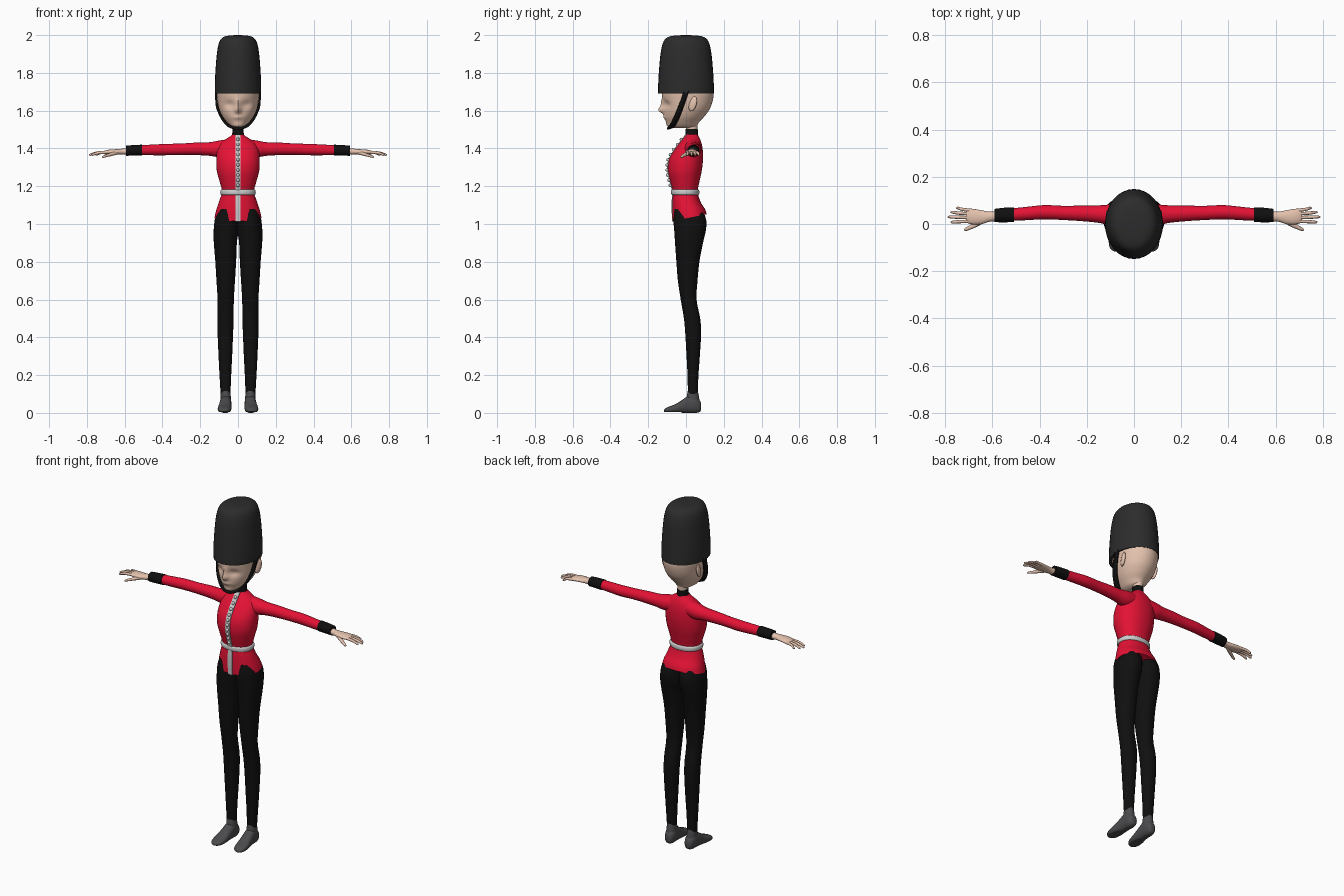
import bpy, bmesh, math
from mathutils import Vector


def material(name, rgb):
    m = bpy.data.materials.new(name)
    m.diffuse_color = (*rgb, 1)
    return m


RED = material("red_cloth", (0.78, 0.006, 0.035))
BLACK = material("black_cloth", (0.005, 0.005, 0.005))
FUR = material("dark_fur", (0.025, 0.025, 0.025))
SKIN = material("skin", (0.78, 0.54, 0.42))
SHOE = material("shoe_grey", (0.07, 0.07, 0.075))
TRIM = material("pale_trim", (0.52, 0.52, 0.52))


def smooth_rings(rings, steps):
    """Catmull-Rom interpolation through ring parameters."""
    out, n = [], len(rings)
    for i in range(n - 1):
        p = [rings[max(0, min(n - 1, i + k))] for k in (-1, 0, 1, 2)]
        for s in range(steps):
            t = s / steps
            out.append([0.5 * (2 * b + (c - a) * t + (2 * a - 5 * b + 4 * c - d) * t * t
                               + (3 * b - a - 3 * c + d) * t ** 3) for a, b, c, d in zip(*p)])
    return out + [list(rings[-1])]


def finish(name, bm, mat, mirror=False, angle=50):
    bmesh.ops.recalc_face_normals(bm, faces=bm.faces)
    me = bpy.data.meshes.new(name)
    bm.to_mesh(me)
    bm.free()
    me.materials.append(mat)
    ob = bpy.data.objects.new(name, me)
    bpy.context.collection.objects.link(ob)
    if mirror:
        ob.modifiers.new("mirror", "MIRROR").use_mirror_merge = False
    bpy.ops.object.select_all(action="DESELECT")
    bpy.context.view_layer.objects.active = ob
    ob.select_set(True)
    bpy.ops.object.shade_smooth_by_angle(angle=math.radians(angle))
    return ob


def loft(name, axis, rings, mat, mirror=False, seg=32, steps=4, power=2.0, shape=None):
    """Skin superellipse rings (position, centre u, centre v, radius u, radius v) along an axis."""
    order = {"x": lambda p, u, v: (p, u, v), "y": lambda p, u, v: (u, p, v),
             "z": lambda p, u, v: (u, v, p)}[axis]
    bm, loops = bmesh.new(), []
    for p, cu, cv, ru, rv in smooth_rings(rings, steps):
        loop = []
        for i in range(seg):
            a = math.tau * i / seg
            c, s = math.cos(a), math.sin(a)
            u = cu + ru * math.copysign(abs(c) ** (2 / power), c)
            v = cv + rv * math.copysign(abs(s) ** (2 / power), s)
            co = Vector(order(p, u, v))
            loop.append(bm.verts.new(shape(co) if shape else co))
        loops.append(loop)
    for a, b in zip(loops, loops[1:]):
        for i in range(seg):
            j = (i + 1) % seg
            bm.faces.new((a[i], a[j], b[j], b[i]))
    bm.faces.new(loops[0])
    bm.faces.new(loops[-1])
    return finish(name, bm, mat, mirror)


# Tall fur hat
loft("fur_hat", "z", [(1.69, 0, 0, .122, .148), (1.72, 0, 0, .123, .148), (1.8, 0, 0, .12, .144),
                      (1.9, 0, 0, .112, .135), (1.955, 0, 0, .102, .123), (1.983, 0, 0, .086, .106),
                      (1.996, 0, 0, .058, .072), (2.0, 0, 0, .01, .012)], FUR)


# Head, with nose, eye sockets and mouth pressed into the front
def face(co):
    if co.y < 0:
        def bump(x, z, sx, sz):
            return math.exp(-((abs(co.x) - x) / sx) ** 2 - ((co.z - z) / sz) ** 2)
        co.y -= 0.026 * bump(0, 1.603, .014, .018) + 0.012 * bump(0, 1.635, .012, .03)
        co.y += 0.014 * bump(.045, 1.632, .026, .02)
        co.y -= 0.007 * bump(0, 1.565, .025, .01)
    return co


loft("head", "z", [(1.508, 0, -.02, .026, .05), (1.518, 0, -.022, .045, .078), (1.54, 0, -.018, .064, .088),
                   (1.57, 0, -.008, .084, .106), (1.61, 0, .004, .1, .122), (1.66, 0, .01, .109, .133),
                   (1.7, 0, .01, .112, .135), (1.74, 0, .01, .1, .12)], SKIN, seg=64, steps=6, shape=face)
loft("neck", "z", [(1.48, 0, .03, .025, .028), (1.53, 0, .03, .028, .032)], SKIN)

# Ears
bm = bmesh.new()
bmesh.ops.create_uvsphere(bm, u_segments=16, v_segments=10, radius=1)
for v in bm.verts:
    v.co = Vector((.106 + .011 * v.co.x + .006 * v.co.y, .036 + .021 * v.co.y + .008 * v.co.z,
                   1.637 + .04 * v.co.z))
finish("ear", bm, SKIN, mirror=True)

# Chin strap: a ribbon running from the hat under the chin
half = smooth_rings([(.117, .0, 1.70), (.113, -.02, 1.64), (.095, -.043, 1.58),
                     (.06, -.066, 1.53), (.025, -.08, 1.512), (0, -.084, 1.508)], 4)
path = half + [(-x, y, z) for x, y, z in half[-2::-1]]
bm = bmesh.new()
pairs = [[bm.verts.new((x, y + d, z + d * .3)) for d in (-.016, .016)] for x, y, z in path]
for a, b in zip(pairs, pairs[1:]):
    bm.faces.new((a[0], a[1], b[1], b[0]))
strap = finish("chin_strap", bm, BLACK)
mod = strap.modifiers.new("thickness", "SOLIDIFY")
mod.thickness, mod.offset = .01, 0

# Jacket body; the hem rises towards the back
TORSO = [(1.03, 0, .02, .124, .09), (1.07, 0, .014, .116, .086), (1.12, 0, .002, .1, .074),
         (1.17, 0, -.004, .085, .066), (1.22, 0, -.006, .096, .076), (1.28, 0, -.006, .112, .089),
         (1.34, 0, .0, .115, .09), (1.39, 0, .013, .11, .076), (1.425, 0, .023, .094, .06),
         (1.45, 0, .028, .064, .046), (1.465, 0, .03, .04, .036), (1.475, 0, .03, .029, .031)]


def hem(co):
    co.z += .2 * co.y * max(0, (1.11 - co.z) / .08)
    return co


loft("jacket_body", "z", TORSO, RED, seg=48, power=2.15, shape=hem)
loft("collar", "z", [(1.468, 0, .03, .032, .034), (1.485, 0, .03, .03, .033),
                     (1.503, 0, .03, .029, .032)], BLACK)
loft("belt", "z", [(1.153, 0, -.004, .084, .066), (1.157, 0, -.004, .092, .073),
                   (1.168, 0, -.004, .094, .075), (1.179, 0, -.004, .092, .073),
                   (1.183, 0, -.004, .084, .066)], TRIM, seg=48, power=2.15)

# Front trim following the chest profile, with its row of buttons
dense = smooth_rings(TORSO, 6)


def chest_y(z):
    r = min(dense, key=lambda q: abs(q[0] - z))
    i = dense.index(r)
    o = dense[min(i + 1, len(dense) - 1)] if z > r[0] else dense[max(i - 1, 0)]
    t = 0 if o[0] == r[0] else (z - r[0]) / (o[0] - r[0])
    t = min(1, max(0, t))
    return (r[2] - r[4]) * (1 - t) + (o[2] - o[4]) * t


bm, rows = bmesh.new(), []
for k in range(47):
    z = 1.012 + .01 * k
    y = chest_y(z)
    rows.append([bm.verts.new((x, y + d, z)) for x, d in
                 ((-.014, .012), (-.014, -.004), (.014, -.004), (.014, .012))])
for a, b in zip(rows, rows[1:]):
    for i in range(4):
        bm.faces.new((a[i], a[(i + 1) % 4], b[(i + 1) % 4], b[i]))
bm.faces.new(rows[0])
bm.faces.new(rows[-1])
finish("front_trim", bm, TRIM)

bm = bmesh.new()
for k in range(10):
    z = 1.205 + .027 * k
    new = bmesh.ops.create_uvsphere(bm, u_segments=12, v_segments=8, radius=.009)["verts"]
    bmesh.ops.translate(bm, verts=new, vec=(0, chest_y(z) - .005, z))
finish("buttons", bm, TRIM)

# Sleeves and cuffs
loft("sleeve", "x", [(.04, .034, 1.405, .045, .045), (.1, .038, 1.398, .044, .044),
                     (.15, .042, 1.397, .037, .036), (.22, .045, 1.398, .033, .033),
                     (.3, .047, 1.396, .03, .03), (.38, .05, 1.394, .03, .03),
                     (.46, .044, 1.392, .028, .028), (.53, .039, 1.39, .026, .026)], RED, mirror=True)
loft("cuff", "x", [(.508, .04, 1.391, .031, .029), (.55, .038, 1.39, .031, .028),
                   (.592, .036, 1.388, .028, .027)], BLACK, mirror=True)

# Hands
loft("palm", "x", [(.57, .034, 1.385, .022, .018), (.61, .031, 1.383, .021, .016),
                   (.645, .029, 1.382, .029, .014), (.68, .031, 1.381, .033, .013),
                   (.705, .034, 1.379, .03, .01), (.712, .034, 1.379, .02, .005)],
     SKIN, mirror=True, seg=20)
for label, y0, x1, y1 in (("little", .056, .755, .068), ("ring", .042, .779, .05),
                          ("middle", .027, .79, .03), ("index", .012, .778, .008)):
    mid = (y0 + y1) / 2
    loft(label + "_finger", "x", [(.68, y0, 1.38, .007, .008), ((.7 + x1) / 2, mid, 1.377, .007, .008),
                                  (x1 - .008, y1, 1.367, .0055, .006), (x1, y1, 1.365, .001, .001)],
         SKIN, mirror=True, seg=10, steps=3)
loft("thumb", "x", [(.628, .022, 1.379, .012, .01), (.66, .004, 1.372, .013, .01),
                    (.69, -.012, 1.363, .01, .008), (.714, -.023, 1.356, .007, .006),
                    (.72, -.025, 1.354, .001, .001)], SKIN, mirror=True, seg=10, steps=3)

# Trouser legs, meeting at the hips
loft("trouser_leg", "z", [(.1, .066, .036, .026, .026), (.2, .067, .037, .031, .029),
                          (.3, .067, .038, .036, .035), (.42, .067, .038, .041, .042),
                          (.5, .066, .032, .043, .043), (.6, .065, .014, .043, .042),
                          (.7, .065, .009, .049, .052), (.8, .065, .01, .055, .061),
                          (.9, .067, .016, .061, .074), (.96, .063, .021, .066, .083),
                          (1.01, .06, .021, .065, .087), (1.045, .056, .018, .062, .082),
                          (1.08, .05, .012, .055, .074)], BLACK, mirror=True, power=2.15)


# Shoes with flattened soles
def sole(co):
    co.z = max(co.z, 0.004 if co.y < -.02 else 0)
    return co


loft("shoe", "y", [(.08, .064, .034, .01, .015), (.073, .064, .036, .022, .03), (.05, .065, .044, .03, .045),
                   (.015, .066, .045, .031, .046), (-.02, .068, .034, .033, .035),
                   (-.055, .071, .023, .036, .024), (-.088, .073, .017, .033, .017),
                   (-.107, .074, .014, .024, .011), (-.116, .074, .012, .01, .006)],
     SHOE, mirror=True, power=2.3, shape=sole)
loft("shoe_ankle", "z", [(.03, .065, .034, .029, .04), (.07, .065, .036, .028, .035),
                         (.115, .066, .036, .0255, .027)], SHOE, mirror=True)
